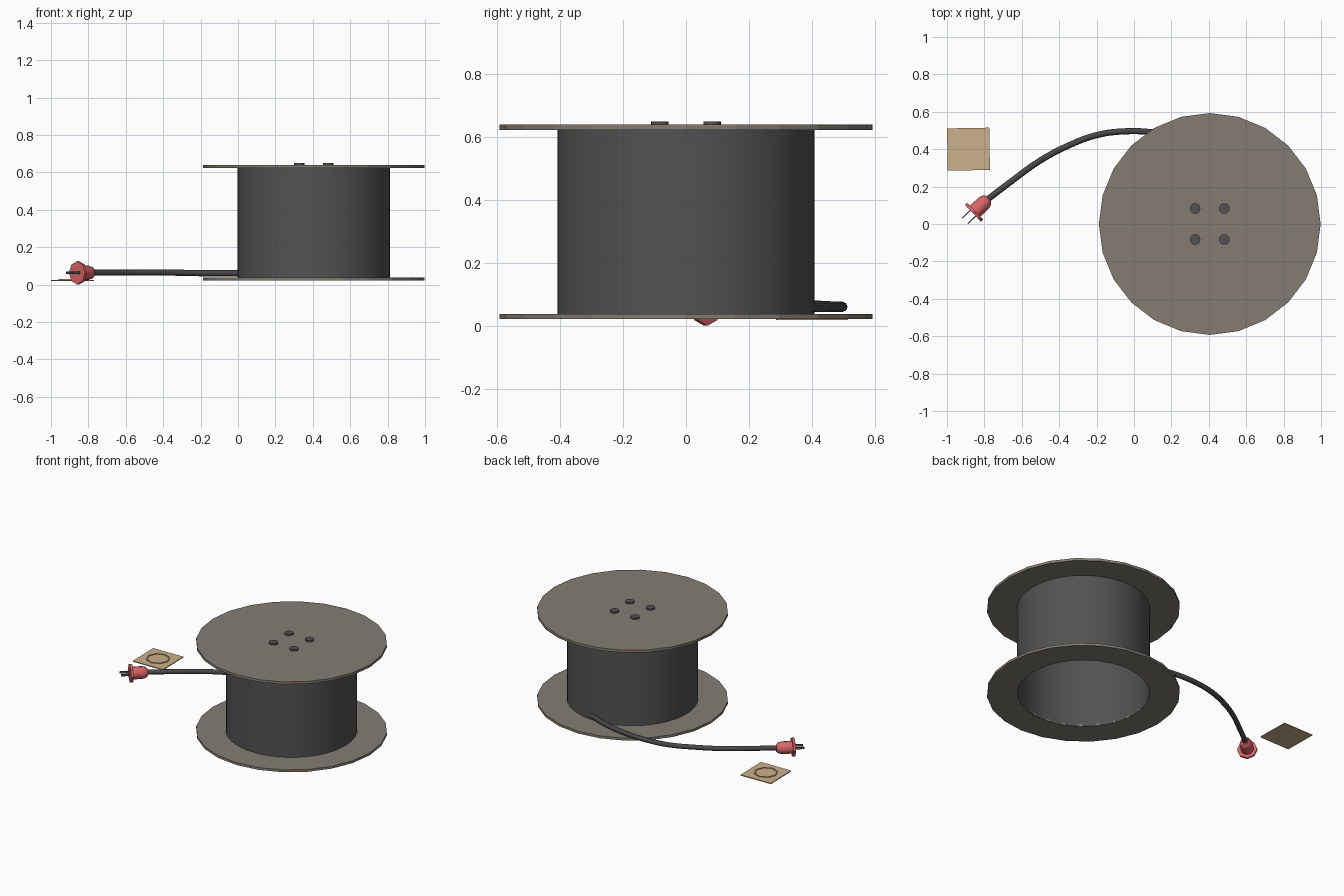
import bpy, bmesh, math
from mathutils import Vector, Matrix

if "Cube" in bpy.data.objects:
    bpy.data.objects.remove(bpy.data.objects["Cube"])

CX = 0.405            # spool axis x
UP = Vector((0, 0, 1))


def material(name, rgb):
    m = bpy.data.materials.new(name)
    m.diffuse_color = (*rgb, 1)
    m.use_nodes = True
    m.node_tree.nodes["Principled BSDF"].inputs["Base Color"].default_value = m.diffuse_color
    return m


GREY = material("warm grey flange", (0.230, 0.203, 0.175))
DARK = material("dark grey", (0.085, 0.085, 0.085))
CABLE = material("cable charcoal", (0.065, 0.065, 0.065))
RED = material("plug red", (0.70, 0.130, 0.135))
TAN = material("tan plate", (0.60, 0.44, 0.26))


def lathe(name, profile, sides, mat, loc, axis=UP, closed=False, smooth=False, turn=0.0):
    """Revolve (radius, height) points about an axis; radius 0 makes a pole."""
    bm = bmesh.new()
    rings = []
    for r, h in profile:
        if r == 0:
            rings.append([bm.verts.new((0, 0, h))] * sides)
        else:
            rings.append([bm.verts.new((r * math.cos(turn + 2 * math.pi * i / sides),
                                        r * math.sin(turn + 2 * math.pi * i / sides), h))
                          for i in range(sides)])
    pairs = list(zip(rings, rings[1:]))
    if closed:
        pairs.append((rings[-1], rings[0]))
    for a, b in pairs:
        for i in range(sides):
            j = (i + 1) % sides
            bm.faces.new(list(dict.fromkeys((a[i], a[j], b[j], b[i]))))
    # local x stays horizontal-perpendicular, so a vertex can point straight down
    z = Vector(axis).normalized()
    if abs(z.z) < 0.9:
        y = UP
        rot = Matrix((y.cross(z), y, z)).transposed().to_4x4()
    else:
        rot = Matrix.Identity(4)
    bm.transform(Matrix.Translation(loc) @ rot)
    return finish(name, bm, mat, smooth)


def finish(name, bm, mat, smooth=False):
    me = bpy.data.meshes.new(name)
    bm.to_mesh(me)
    bm.free()
    me.materials.append(mat)
    ob = bpy.data.objects.new(name, me)
    bpy.context.collection.objects.link(ob)
    if smooth:
        bpy.ops.object.select_all(action='DESELECT')
        ob.select_set(True)
        bpy.context.view_layer.objects.active = ob
        bpy.ops.object.shade_smooth_by_angle(angle=math.radians(40))
    return ob


def box(name, size, mat, matrix):
    bm = bmesh.new()
    bmesh.ops.create_cube(bm, size=1)
    bm.transform(matrix @ Matrix.Diagonal((*size, 1)))
    return finish(name, bm, mat)


# Spool: open drum, ring flange below, solid flange above
R, r = 0.593, 0.408
lathe("drum", [(r, 0.023), (r, 0.63), (r - 0.003, 0.63), (r - 0.003, 0.023)],
      48, DARK, (CX, 0, 0), closed=True, smooth=True)
lathe("bottom_flange", [(r, 0.022), (R, 0.022), (R, 0.038), (r, 0.038)],
      24, GREY, (CX, 0, 0), closed=True)
lathe("top_flange", [(0, 0.623), (R, 0.623), (R, 0.64), (0, 0.64)],
      24, GREY, (CX, 0, 0))

# Four bolts on top
for sx in (-1, 1):
    for sy in (-1, 1):
        lathe("bolt", [(0, 0.635), (0.028, 0.635), (0.028, 0.65), (0, 0.65)],
              16, DARK, (CX + sx * 0.078, sy * 0.083, 0), smooth=True)

# Plug: rounded body, octagonal face rim, two prongs
d = Vector((-0.72, -0.69, 0)).normalized()
side = Vector((-d.y, d.x, 0))
c = Vector((-0.858, 0.060, 0.063))
lathe("plug_body", [(0, -0.11), (0.022, -0.11), (0.034, -0.098), (0.040, -0.075),
                    (0.040, -0.008), (0, -0.008)], 12, RED, c, d, smooth=True)
lathe("plug_rim", [(0, -0.012), (0.062, -0.012), (0.062, 0.004), (0, 0.004)],
      8, RED, c, d)
basis = Matrix((d, side, UP)).transposed().to_4x4()
for s in (-1, 1):
    box("prong", (0.062, 0.006, 0.014), DARK,
        Matrix.Translation(c + d * 0.031 + side * 0.021 * s) @ basis)

# Cable: swept round tube from inside the drum wall to the plug
path = [(0.46, 0.388), (0.28, 0.455), (0.10, 0.490), (-0.06, 0.495), (-0.20, 0.475),
        (-0.345, 0.422), (-0.505, 0.337), (-0.656, 0.228), (-0.785, 0.130)]
cu = bpy.data.curves.new("cable", 'CURVE')
cu.dimensions = '3D'
cu.bevel_depth = 0.0165
cu.bevel_resolution = 2
cu.resolution_u = 4
cu.use_fill_caps = True
sp = cu.splines.new('BEZIER')
sp.bezier_points.add(len(path) - 1)
for p, (x, y) in zip(sp.bezier_points, path):
    p.co = (x, y, 0.061 if x > -0.3 else 0.064)
    p.handle_left_type = p.handle_right_type = 'AUTO'
cu.materials.append(CABLE)
cable = bpy.data.objects.new("cable", cu)
bpy.context.collection.objects.link(cable)
bpy.ops.object.select_all(action='DESELECT')
cable.select_set(True)
bpy.context.view_layer.objects.active = cable
bpy.ops.object.convert(target='MESH')
bpy.ops.object.shade_smooth_by_angle(angle=math.radians(50))

# Square tan plate with a thin raised octagon ring
px, py = -0.885, 0.40
box("plate", (0.226, 0.226, 0.006), TAN,
    Matrix.Translation((px, py, 0.022)) @ Matrix.Rotation(math.radians(1), 4, 'Z'))
lathe("plate_ring", [(0.068, 0.0185), (0.076, 0.0185), (0.076, 0.029), (0.068, 0.029)],
      8, TAN, (px, py, 0), closed=True)

# Consistent outward normals
for ob in bpy.data.objects:
    bm = bmesh.new()
    bm.from_mesh(ob.data)
    bmesh.ops.recalc_face_normals(bm, faces=bm.faces)
    bm.to_mesh(ob.data)
    bm.free()
